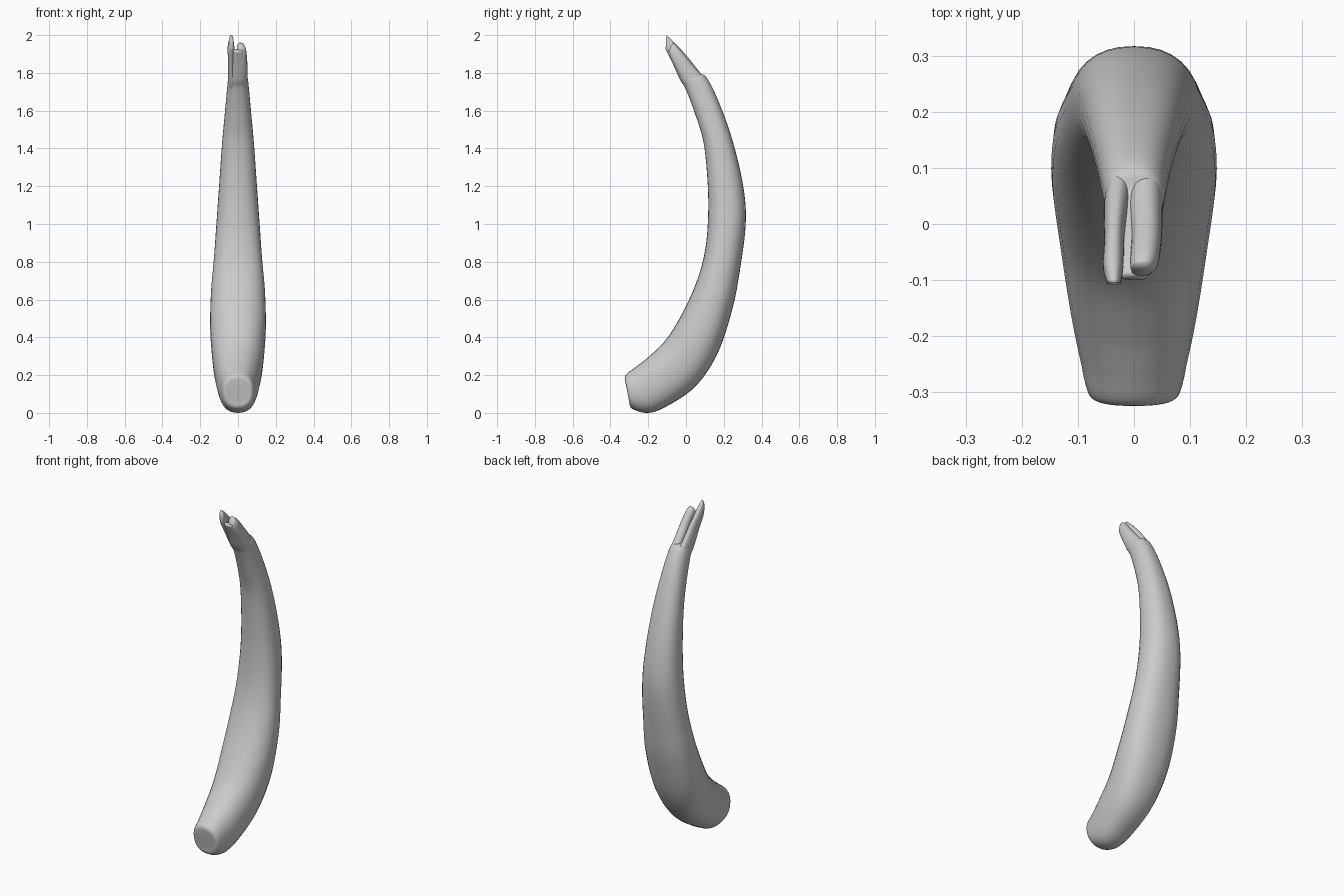
import bpy, bmesh, math
from mathutils import Vector

SIDES, STEPS = 32, 6


def catmull(a, b, c, d, t):
    return [0.5 * (2*q + (r-p)*t + (2*p-5*q+4*r-s)*t*t + (3*q-p-3*r+s)*t**3)
            for p, q, r, s in zip(a, b, c, d)]


def loft(name, stations, power=2.3):
    """Station: back edge y, z, front edge y, z, centre x, half width."""
    n = len(stations)
    rows = []
    for k in range(n - 1):
        pts = [stations[min(max(k + j, 0), n - 1)] for j in (-1, 0, 1, 2)]
        rows += [catmull(*pts, i / STEPS) for i in range(STEPS)]
    rows.append(stations[-1])
    bm = bmesh.new()
    rings = []
    for by, bz, fy, fz, cx, hw in rows:
        back, front = Vector((cx, by, bz)), Vector((cx, fy, fz))
        mid, half = (back + front) / 2, (back - front) / 2
        ring = []
        for i in range(SIDES):
            a = 2 * math.pi * i / SIDES
            c, s = [math.copysign(abs(v) ** (2 / power), v)
                    for v in (math.cos(a), math.sin(a))]
            ring.append(bm.verts.new(mid + half * s + Vector((hw * c, 0, 0))))
        rings.append(ring)
    for r, q in zip(rings, rings[1:]):
        for i in range(SIDES):
            j = (i + 1) % SIDES
            bm.faces.new((r[i], r[j], q[j], q[i]))
    bm.faces.new(rings[0][::-1])
    bm.faces.new(rings[-1])
    bmesh.ops.recalc_face_normals(bm, faces=bm.faces)
    for f in bm.faces:
        f.smooth = True
    me = bpy.data.meshes.new(name)
    bm.to_mesh(me)
    bm.free()
    ob = bpy.data.objects.new(name, me)
    bpy.context.collection.objects.link(ob)
    return ob


# Curved body, from the blunt foot up to the thin lip under the prongs
loft("curved_body", [
    (-.300, .060, -.322, .165, 0, .050),
    (-.285, .022, -.320, .200, 0, .080),
    (-.200, .000, -.270, .240, 0, .097),
    (-.100, .036, -.200, .295, 0, .114),
    (.050, .140, -.100, .395, 0, .133),
    (.165, .310, .000, .565, 0, .147),
    (.243, .540, .070, .735, 0, .143),
    (.283, .740, .104, .880, 0, .128),
    (.316, 1.00, .117, 1.04, 0, .113),
    (.303, 1.20, .115, 1.21, 0, .100),
    (.247, 1.44, .095, 1.42, 0, .084),
    (.172, 1.65, .056, 1.56, 0, .068),
    (.105, 1.78, .000, 1.71, 0, .055),
    (.050, 1.80, -.032, 1.765, 0, .049),
    (-.040, 1.89, -.075, 1.86, 0, .040),
    (-.088, 1.925, -.100, 1.91, 0, .024)])

# Split tip: a long left prong and a shorter, wider right prong
loft("left_prong", [
    (.100, 1.765, .020, 1.70, -.026, .024),
    (.060, 1.82, -.015, 1.75, -.031, .023),
    (.000, 1.895, -.060, 1.835, -.035, .018),
    (-.060, 1.96, -.095, 1.90, -.037, .018),
    (-.104, 2.00, -.108, 1.925, -.036, .012)])
loft("right_prong", [
    (.100, 1.770, .020, 1.70, .020, .031),
    (.055, 1.82, -.015, 1.75, .020, .031),
    (.000, 1.885, -.060, 1.835, .022, .027),
    (-.045, 1.94, -.088, 1.895, .018, .025),
    (-.068, 1.96, -.092, 1.92, .014, .019)])
